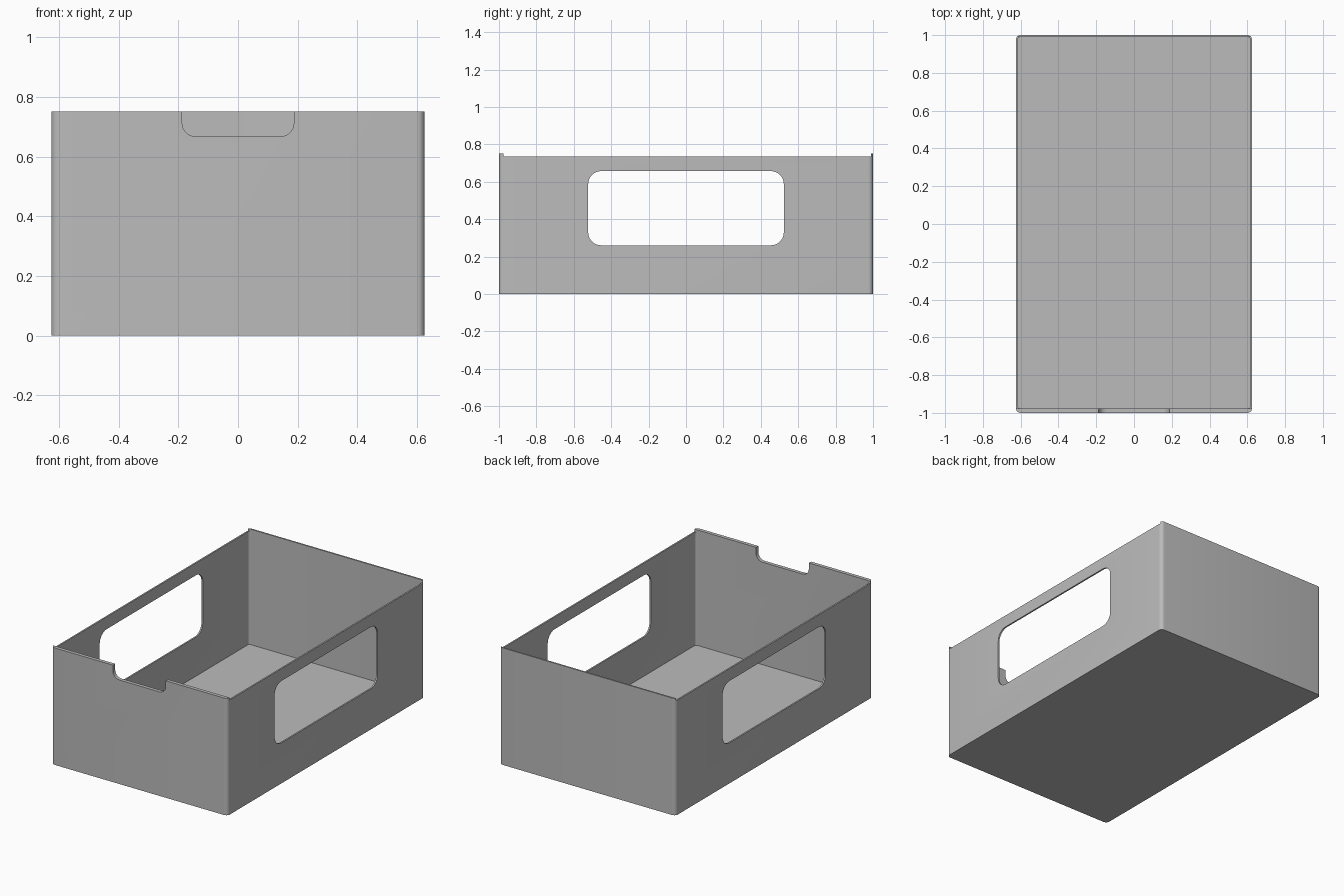
import bpy
import bmesh
import math
from mathutils import Matrix

old = bpy.data.objects.get("Cube")
if old:
    bpy.data.objects.remove(old, do_unlink=True)

grey = bpy.data.materials.new("plain grey")
grey.use_nodes = True
COLOUR = (0.5, 0.5, 0.5, 1)
grey.diffuse_color = COLOUR
grey.node_tree.nodes["Principled BSDF"].inputs["Base Color"].default_value = COLOUR

WIDTH, LENGTH, HEIGHT = 1.25, 2.0, 0.75
SHEET, FRONT_SHEET = 0.01, 0.023
SIDE_TOP = 0.735


def rounded_prism(name, x0, x1, y0, y1, z0, z1, radius=0, axis="Z", steps=6):
    """Box whose edges along one axis are rounded."""
    bm = bmesh.new()
    size = Matrix.Diagonal((x1 - x0, y1 - y0, z1 - z0, 1))
    centre = Matrix.Translation(((x0 + x1) / 2, (y0 + y1) / 2, (z0 + z1) / 2))
    bmesh.ops.create_cube(bm, size=1, matrix=centre @ size)
    if radius:
        i = "XYZ".index(axis)
        edges = [e for e in bm.edges
                 if abs(e.verts[0].co[i] - e.verts[1].co[i]) > 1e-4]
        bmesh.ops.bevel(bm, geom=edges, offset=radius, segments=steps,
                        profile=0.5, affect="EDGES")
    mesh = bpy.data.meshes.new(name)
    bm.to_mesh(mesh)
    bm.free()
    mesh.materials.append(grey)
    obj = bpy.data.objects.new(name, mesh)
    bpy.context.collection.objects.link(obj)
    return obj


def cut(target, cutter):
    """Subtract the cutter, then discard it."""
    mod = target.modifiers.new("cut", "BOOLEAN")
    mod.operation = "DIFFERENCE"
    mod.solver = "EXACT"
    mod.object = cutter
    bpy.context.view_layer.objects.active = target
    bpy.ops.object.modifier_apply(modifier=mod.name)
    bpy.data.objects.remove(cutter, do_unlink=True)


# Outer body with rounded upright corners
hx, hy = WIDTH / 2, LENGTH / 2
tray = rounded_prism("open_tray", -hx, hx, -hy, hy, 0, HEIGHT, 0.025)

# Hollow interior
cut(tray, rounded_prism("cavity", -hx + SHEET, hx - SHEET,
                        -hy + FRONT_SHEET, hy - SHEET, SHEET, 1, 0.014))

# Side walls stop just below the end walls
cut(tray, rounded_prism("side_lowering", -1, 1, -hy + FRONT_SHEET + 0.001,
                        hy - SHEET - 0.001, SIDE_TOP, 1))

# Rounded window through both sides
cut(tray, rounded_prism("side_windows", -1, 1, -0.523, 0.523,
                        0.26, 0.657, 0.07, "X", 8))

# Finger notch in the front wall
cut(tray, rounded_prism("front_notch", -0.187, 0.187, -1.1, -0.9,
                        0.667, 0.9, 0.045, "Y", 8))

bpy.ops.object.select_all(action="DESELECT")
tray.select_set(True)
bpy.context.view_layer.objects.active = tray
bpy.ops.object.shade_smooth_by_angle(angle=math.radians(30))
